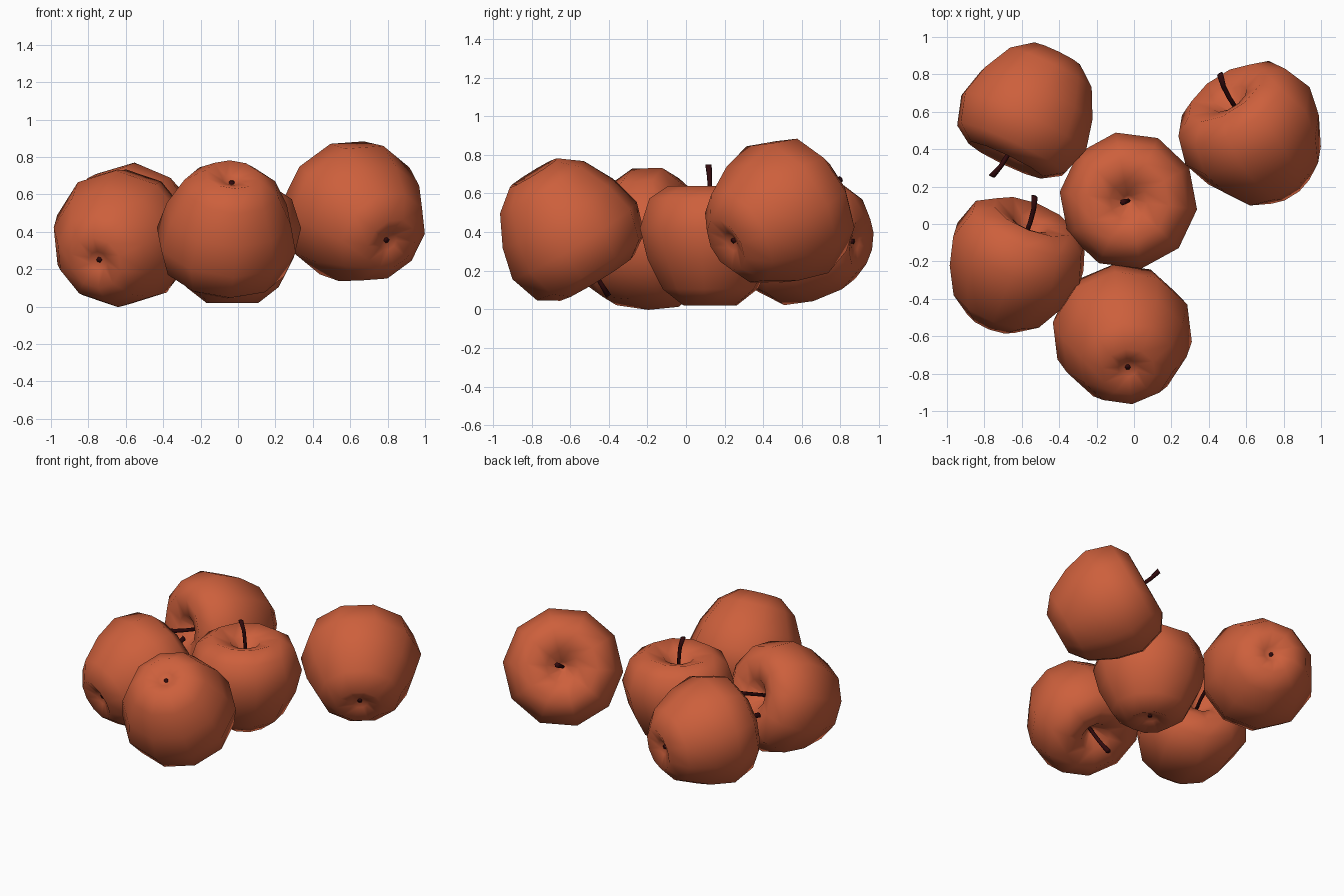
import bpy, bmesh, math
from mathutils import Vector, Matrix

if "Cube" in bpy.data.objects:
    bpy.data.objects.remove(bpy.data.objects["Cube"])

SIDES = 10


def make_material(name, rgb):
    mat = bpy.data.materials.new(name)
    mat.use_nodes = True
    mat.diffuse_color = (*rgb, 1)
    mat.node_tree.nodes["Principled BSDF"].inputs["Base Color"].default_value = (*rgb, 1)
    return mat


def skin_rings(name, rings, mat):
    """Join a run of rings (single points at the ends) into a smooth surface."""
    bm = bmesh.new()
    loops = [[bm.verts.new(p) for p in ring] for ring in rings]
    for low, high in zip(loops, loops[1:]):
        n = max(len(low), len(high))
        for i in range(n):
            j = (i + 1) % n
            if len(low) == 1:
                bm.faces.new((low[0], high[j], high[i]))
            elif len(high) == 1:
                bm.faces.new((low[i], low[j], high[0]))
            else:
                bm.faces.new((low[i], low[j], high[j], high[i]))
    bmesh.ops.recalc_face_normals(bm, faces=bm.faces)
    for face in bm.faces:
        face.smooth = True
    mesh = bpy.data.meshes.new(name)
    bm.to_mesh(mesh)
    bm.free()
    mesh.materials.append(mat)
    return mesh


def ring(radius, z, sides, phase=0.0, shift=0.0):
    if radius == 0:
        return [Vector((shift, 0, z))]
    angles = [phase + math.tau * i / sides for i in range(sides)]
    return [Vector((shift + radius * math.cos(a), radius * math.sin(a), z)) for a in angles]


skin = make_material("apple_red", (0.61, 0.116, 0.045))
bark = make_material("stem_brown", (0.03, 0.003, 0.004))

# Fruit: lathed profile with a dimple at each end
profile = [(0, -.25), (.05, -.275), (.14, -.31), (.25, -.225), (.33, -.07), (.37, .09),
           (.32, .245), (.22, .31), (.1, .27), (.03, .19), (0, .17)]
fruit_mesh = skin_rings("fruit", [ring(r, z, SIDES, math.radians(12)) for r, z in profile], skin)

# Stem: thin bent rod, thicker at the tip; blossom end: short stub
stem_path = [(0, .15, 0), (.012, .15, 0), (.012, .28, .002), (.013, .35, .01),
             (.017, .42, .03), (0, .42, .03)]
stem_mesh = skin_rings("stem", [ring(r, z, 6, 0, s) for r, z, s in stem_path], bark)
stub_path = [(0, -.266), (.014, -.266), (.014, -.24), (0, -.24)]
stub_mesh = skin_rings("blossom_stub", [ring(r, z, 6) for r, z in stub_path], bark)

# Each apple: name, centre, stem direction, way the stem bends, size
apples = [
    ("middle", (-.03, .125, .33), (0, 0, 1), (-1, -.3, 0), 1),
    ("front", (-.055, -.625, .435), (-.08, .52, -.85), (-1, 0, 0), 1.03),
    ("right", (.655, .453, .475), (-.5, .75, .43), (1, 0, 0), 1.06),
    ("back", (-.55, .625, .385), (-.42, -.88, .12), (-1, 0, 0), 1.02),
    ("left", (-.65, -.24, .34), (.34, .87, .33), (-1, 0, 0), 1.025),
]
for name, centre, direction, bend, size in apples:
    up = Vector(direction).normalized()
    side = Vector(bend)
    side = (side - up * side.dot(up)).normalized()
    turn = Matrix((side, up.cross(side), up)).transposed().to_4x4()
    for part, mesh in (("apple", fruit_mesh), ("stem", stem_mesh), ("blossom_stub", stub_mesh)):
        obj = bpy.data.objects.new(f"{name}_{part}", mesh)
        obj.matrix_world = Matrix.Translation(centre) @ turn @ Matrix.Scale(size, 4)
        bpy.context.collection.objects.link(obj)
